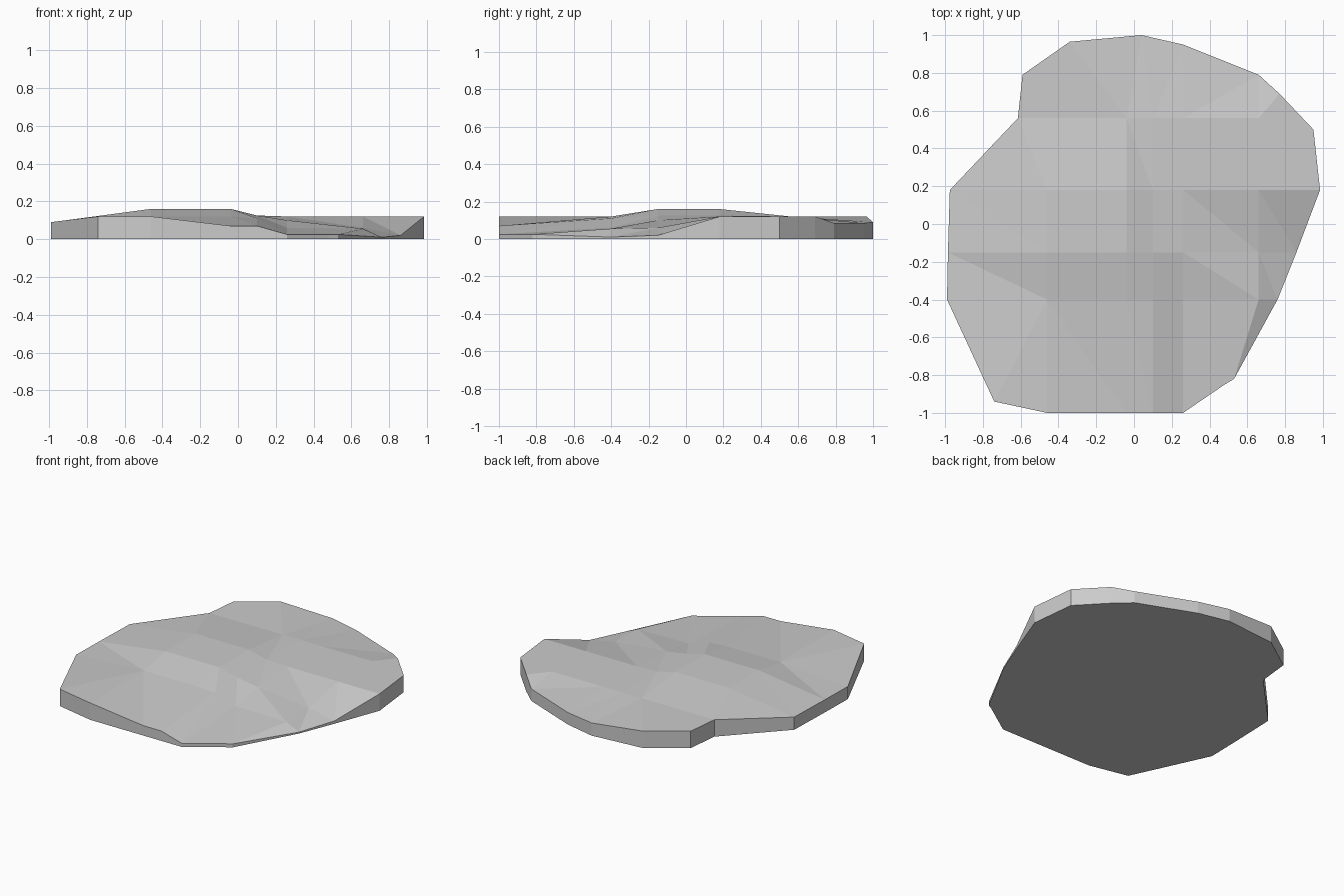
import bpy
import bmesh
from mathutils import Vector
from mathutils.geometry import delaunay_2d_cdt

if "Cube" in bpy.data.objects:
    bpy.data.objects.remove(bpy.data.objects["Cube"])

# Rim of the slab, counter-clockwise: x, y, top height
rim = [
    (-0.74, -0.94, 0.12), (-0.46, -1.0, 0.12), (-0.04, -1.0, 0.07),
    (0.10, -1.0, 0.07), (0.26, -1.0, 0.025), (0.48, -0.85, 0.025),
    (0.53, -0.82, 0.025), (0.76, -0.40, 0.01), (0.86, -0.15, 0.02),
    (0.985, 0.18, 0.12), (0.95, 0.50, 0.12), (0.77, 0.69, 0.12),
    (0.66, 0.79, 0.085), (0.26, 0.95, 0.085), (0.04, 1.0, 0.09),
    (-0.34, 0.965, 0.12), (-0.59, 0.79, 0.12), (-0.615, 0.56, 0.12),
    (-0.975, 0.18, 0.09), (-0.985, -0.15, 0.09), (-0.99, -0.40, 0.09),
]

# Coarse relief of the top surface
cols = [-0.46, -0.04, 0.10, 0.26, 0.66]
rows = [-0.40, -0.15, 0.18, 0.56]
relief = [
    [0.12, 0.12, 0.11, 0.06, 0.055],
    [0.16, 0.16, 0.125, 0.10, 0.06],
    [0.16, 0.16, 0.125, 0.12, 0.12],
    [0.12, 0.12, 0.12, 0.12, 0.12],
]

n = len(rim)
nc, nr = len(cols), len(rows)
points = [Vector(p) for p in rim]
points += [Vector((x, y, relief[j][i])) for j, y in enumerate(rows) for i, x in enumerate(cols)]


def grid(i, j):
    return n + j * nc + i


# Creases: rim loop, relief grid, and links from the grid out to the rim
edges = [(k, (k + 1) % n) for k in range(n)]
edges += [(grid(i, j), grid(i + 1, j)) for j in range(nr) for i in range(nc - 1)]
edges += [(grid(i, j), grid(i, j + 1)) for j in range(nr - 1) for i in range(nc)]
for k, (x, y, z) in enumerate(rim):
    if y in rows:
        edges.append((k, grid(0 if x < 0 else nc - 1, rows.index(y))))
    if x in cols:
        edges.append((k, grid(cols.index(x), 0 if y < 0 else nr - 1)))

flat_points, _, tris, origins, _, _ = delaunay_2d_cdt(
    [p.to_2d() for p in points], edges, [list(range(n))], 1, 1e-5)

# Faceted top
bm = bmesh.new()
verts = []
for p, origin in zip(flat_points, origins):
    z = points[origin[0]].z if origin else 0.1
    verts.append(bm.verts.new((p.x, p.y, z)))
for tri in tris:
    bm.faces.new([verts[i] for i in tri])

# Vertical walls and flat underside
lookup = {o: v for v, origin in zip(verts, origins) for o in origin}
top_loop = [lookup[k] for k in range(n)]
base_loop = [bm.verts.new((v.co.x, v.co.y, 0)) for v in top_loop]
for k in range(n):
    m = (k + 1) % n
    bm.faces.new((base_loop[k], base_loop[m], top_loop[m], top_loop[k]))
bm.faces.new(base_loop[::-1])
bmesh.ops.recalc_face_normals(bm, faces=bm.faces[:])

mesh = bpy.data.meshes.new("stone_slab")
bm.to_mesh(mesh)
bm.free()
slab = bpy.data.objects.new("stone_slab", mesh)
bpy.context.collection.objects.link(slab)

# Plain grey stone
stone = bpy.data.materials.new("grey_stone")
stone.diffuse_color = (0.6, 0.6, 0.6, 1)
stone.use_nodes = True
stone.node_tree.nodes["Principled BSDF"].inputs["Base Color"].default_value = stone.diffuse_color
mesh.materials.append(stone)
